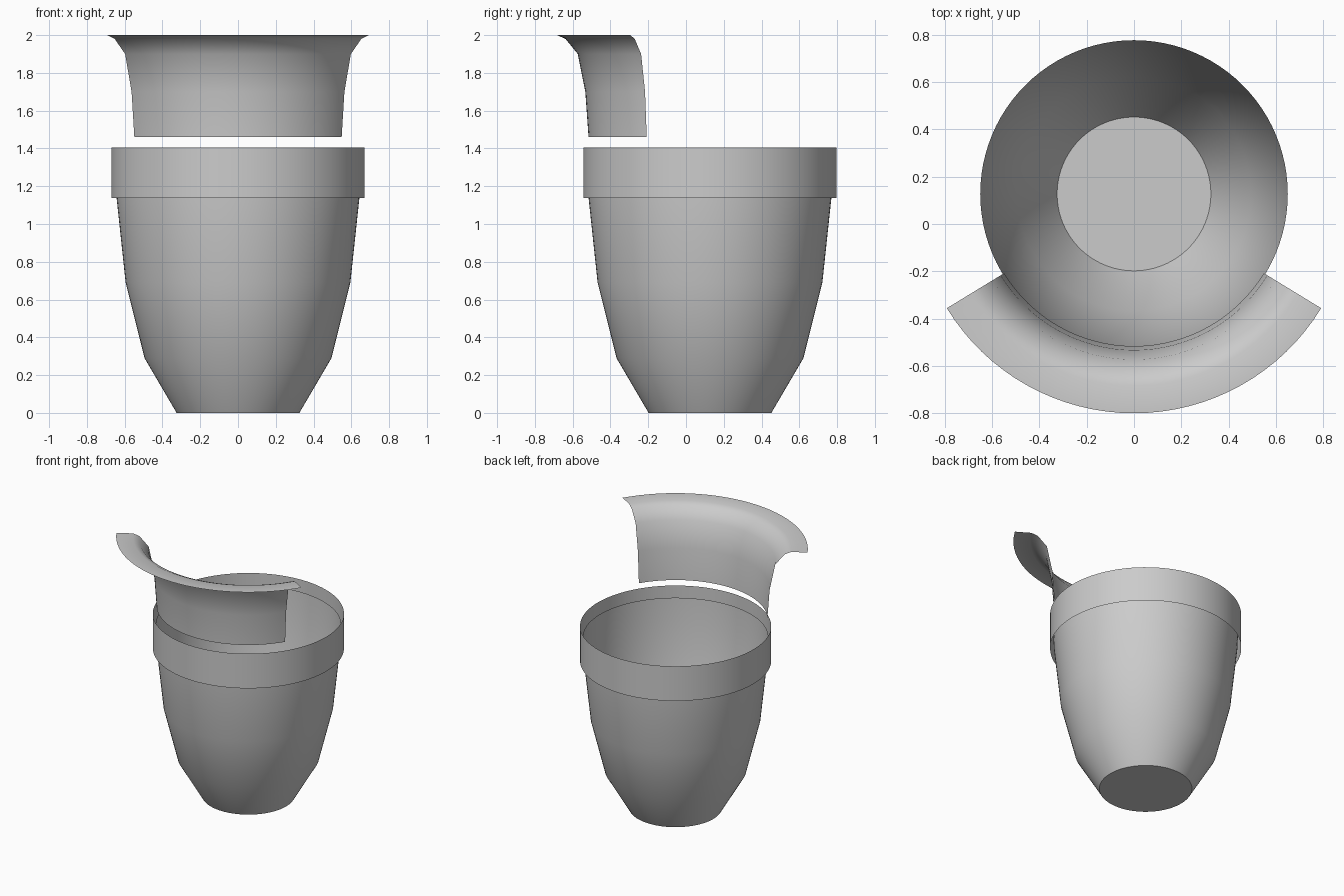
import bpy, bmesh, math

old = bpy.data.objects.get("Cube")
if old:
    bpy.data.objects.remove(old, do_unlink=True)

CENTRE_Y = 0.127  # axis shared by every turned part

grey = bpy.data.materials.new("plain grey")
grey.use_nodes = True
colour = (0.6, 0.6, 0.6, 1)
grey.diffuse_color = colour
grey.node_tree.nodes["Principled BSDF"].inputs["Base Color"].default_value = colour


def turned(name, profile, start=0, sweep=360, steps=96, base=False):
    """Sweep a (radius, height) profile around the axis as a thin shell."""
    bm = bmesh.new()
    closed = sweep == 360
    columns = []
    for i in range(steps if closed else steps + 1):
        a = math.radians(start + sweep * i / steps)
        columns.append([bm.verts.new((r * math.cos(a), r * math.sin(a), z))
                        for r, z in profile])
    pairs = list(zip(columns, columns[1:]))
    if closed:
        pairs.append((columns[-1], columns[0]))
    for a, b in pairs:
        for k in range(len(profile) - 1):
            bm.faces.new((a[k], b[k], b[k + 1], a[k + 1]))
    if base:
        bm.faces.new([c[0] for c in reversed(columns)])
    mesh = bpy.data.meshes.new(name)
    bm.to_mesh(mesh)
    bm.free()
    mesh.materials.append(grey)
    obj = bpy.data.objects.new(name, mesh)
    obj.location.y = CENTRE_Y
    bpy.context.collection.objects.link(obj)
    bpy.ops.object.select_all(action='DESELECT')
    obj.select_set(True)
    bpy.context.view_layer.objects.active = obj
    bpy.ops.object.shade_smooth_by_angle(angle=math.radians(40))
    return obj


# Tapered cup with a closed base and open top
turned("cup_body", [(0.325, 0), (0.495, 0.29), (0.595, 0.69),
                    (0.643, 1.14), (0.65, 1.32)], base=True)

# Open band around the cup's upper edge
turned("rim_band", [(0.67, 1.137), (0.67, 1.405)])

# Flared lip floating above the front of the rim
turned("flared_lip", [(0.643, 1.46), (0.66, 1.70), (0.70, 1.90),
                      (0.765, 1.98), (0.81, 2.0), (0.927, 2.0)],
       start=211.4, sweep=117.2, steps=32)
